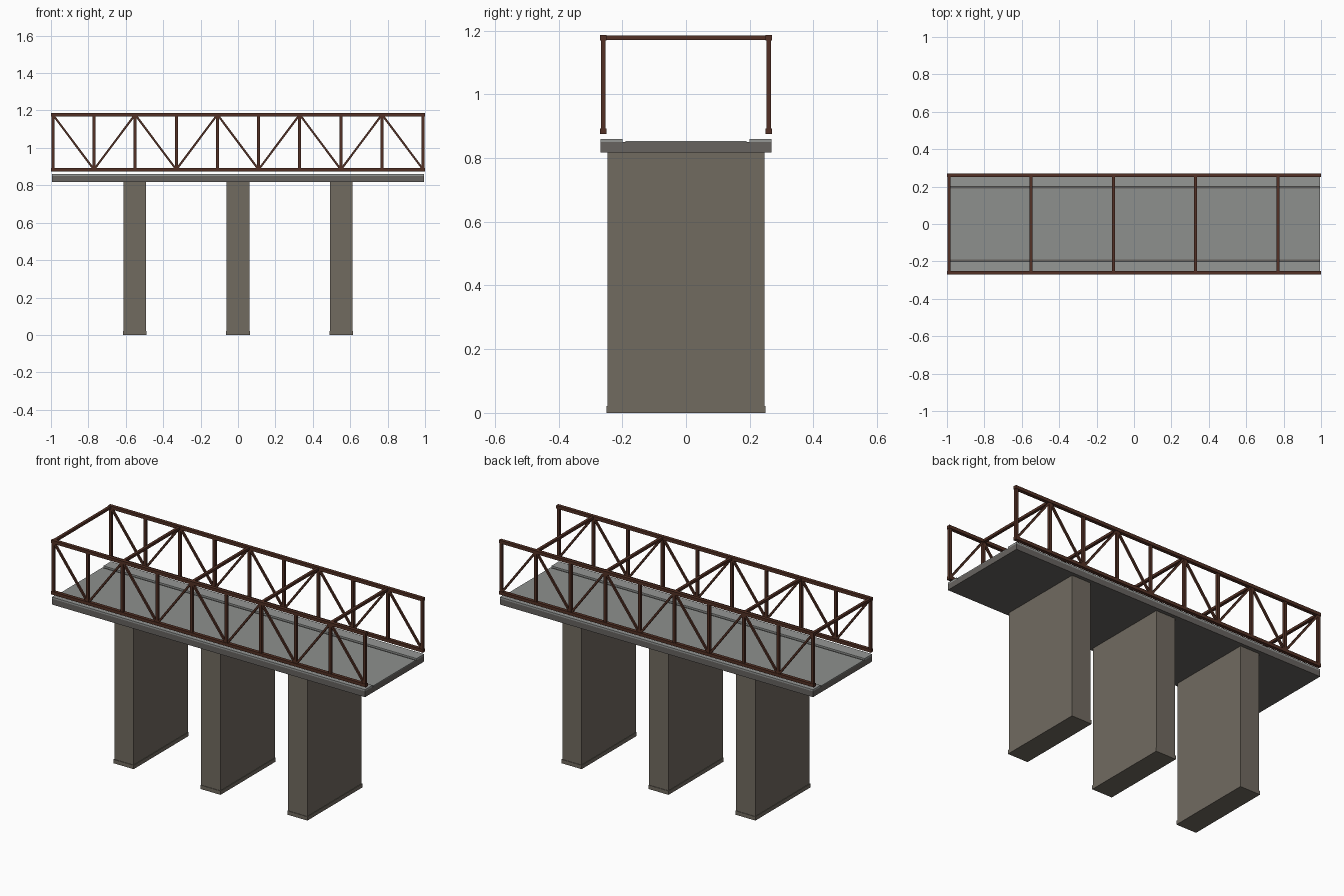
import bpy
from mathutils import Vector

if "Cube" in bpy.data.objects:
    bpy.data.objects.remove(bpy.data.objects["Cube"])


def material(name, rgb):
    m = bpy.data.materials.new(name)
    m.diffuse_color = (*rgb, 1.0)
    m.use_nodes = True
    m.node_tree.nodes["Principled BSDF"].inputs["Base Color"].default_value = m.diffuse_color
    return m


RUST = material("rust_brown_steel", (0.085, 0.030, 0.018))
STONE = material("pier_stone", (0.165, 0.145, 0.118))
SLAB = material("slab_concrete", (0.135, 0.125, 0.115))
ROAD = material("road_grey", (0.27, 0.28, 0.27))
CURB = material("walkway_grey", (0.30, 0.31, 0.30))


def box(name, lo, hi, mat):
    """Axis-aligned box between two corners."""
    lo, hi = Vector(lo), Vector(hi)
    bpy.ops.mesh.primitive_cube_add(size=1, location=(lo + hi) / 2)
    ob = bpy.context.object
    ob.name = name
    ob.scale = hi - lo
    ob.data.materials.append(mat)
    return ob


def beam(name, a, b, width, depth):
    """Steel bar from a to b; width lies in the truss plane, depth along y."""
    a, b = Vector(a), Vector(b)
    d = (b - a).normalized()
    side = Vector((0, 1, 0)).cross(d).normalized() * width / 2
    out = Vector((0, depth / 2, 0))
    verts = [p + s * side + t * out for p in (a, b)
             for s, t in ((-1, -1), (1, -1), (1, 1), (-1, 1))]
    faces = [(3, 2, 1, 0), (4, 5, 6, 7)]
    faces += [(i, (i + 1) % 4, (i + 1) % 4 + 4, i + 4) for i in range(4)]
    me = bpy.data.meshes.new(name)
    me.from_pydata(verts, [], faces)
    me.materials.append(RUST)
    ob = bpy.data.objects.new(name, me)
    bpy.context.collection.objects.link(ob)


# Piers with a slightly wider foot
for i, x in enumerate((-0.552, 0, 0.552)):
    box(f"pier_{i}", (x - 0.061, -0.247, 0.01), (x + 0.061, 0.247, 0.82), STONE)
    box(f"pier_foot_{i}", (x - 0.064, -0.25, 0), (x + 0.064, 0.25, 0.022), STONE)

# Deck slab, road surface and raised walkways
box("deck_slab", (-0.995, -0.268, 0.817), (0.995, 0.268, 0.85), SLAB)
box("road_surface", (-0.995, -0.19, 0.849), (0.995, 0.19, 0.854), ROAD)
for s, tag in ((-1, "front"), (1, "back")):
    y0, y1 = sorted((s * 0.2, s * 0.268))
    box(f"{tag}_walkway", (-0.995, y0, 0.849), (0.995, y1, 0.86), CURB)

# Side trusses
TOP, BOT, Y, N = 1.178, 0.884, 0.26, 9
xs = [-0.99 + i * 1.98 / N for i in range(N + 1)]
for s, tag in ((-1, "front"), (1, "back")):
    y = s * Y
    for z, part in ((TOP, "top_chord"), (BOT, "bottom_chord")):
        beam(f"{tag}_{part}", (-1, y, z), (1, y, z), 0.018, 0.02)
    for i, x in enumerate(xs):
        beam(f"{tag}_post_{i}", (x, y, BOT), (x, y, TOP), 0.016, 0.015)
    for i in range(N):
        za, zb = (TOP, BOT) if i % 2 == 0 else (BOT, TOP)
        beam(f"{tag}_diagonal_{i}", (xs[i], y, za), (xs[i + 1], y, zb), 0.011, 0.011)

# Overhead cross beams on every second post
for i, x in enumerate(xs[::2]):
    box(f"cross_beam_{i}", (x - 0.008, -Y, TOP - 0.007), (x + 0.008, Y, TOP + 0.007), RUST)
